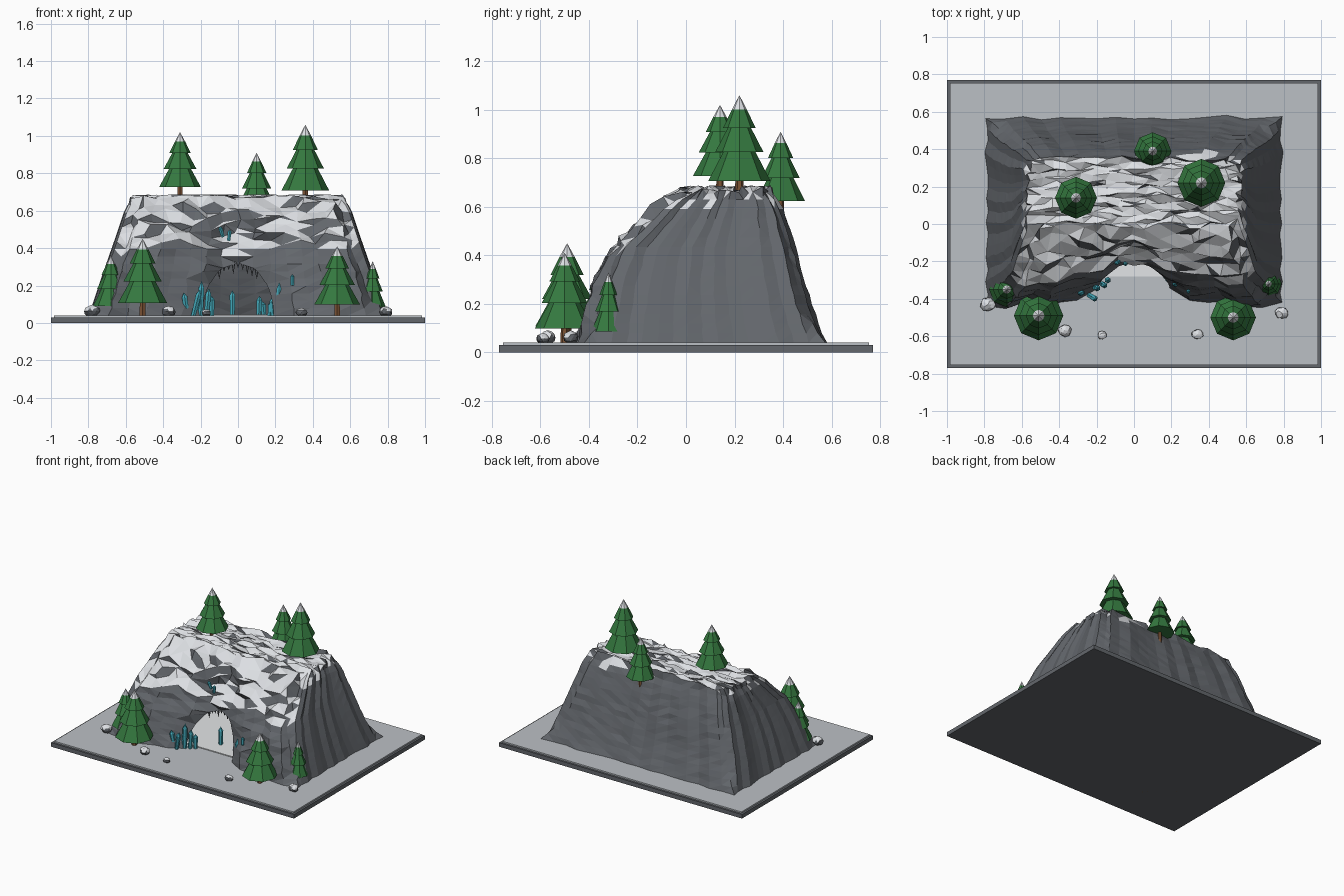
import bpy, bmesh, math, random
from mathutils import Vector, Matrix

random.seed(7)
if "Cube" in bpy.data.objects:
    bpy.data.objects.remove(bpy.data.objects["Cube"])


def material(name, r, g, b):
    m = bpy.data.materials.new(name)
    m.use_nodes = True
    m.diffuse_color = (r, g, b, 1)
    m.node_tree.nodes["Principled BSDF"].inputs["Base Color"].default_value = (r, g, b, 1)
    return m


ROCK = material("dark rock", .125, .135, .15)
SNOW = material("snow", .72, .74, .77)
GROUND = material("pale ground", .5, .53, .56)
FLOOR = material("cave floor white", .9, .92, .94)
GREEN = material("pine green", .035, .19, .05)
BARK = material("bark brown", .2, .085, .035)
ICE = material("teal crystal", .06, .42, .52)


def finish(name, bm, *mats):
    me = bpy.data.meshes.new(name)
    bm.to_mesh(me)
    bm.free()
    for m in mats:
        me.materials.append(m)
    ob = bpy.data.objects.new(name, me)
    bpy.context.collection.objects.link(ob)
    return ob


def box(name, x, y0, y1, z0, z1, mat):
    bm = bmesh.new()
    bmesh.ops.create_cube(bm, size=1, matrix=Matrix.Translation((0, (y0 + y1) / 2, (z0 + z1) / 2))
                          @ Matrix.Diagonal((2 * x, y1 - y0, z1 - z0, 1)))
    return finish(name, bm, mat)


def cone(bm, sides, r1, r2, base, z0, z1, mat=0, tilt=None):
    mtx = Matrix.Translation(base) @ (tilt or Matrix()) @ Matrix.Translation((0, 0, (z0 + z1) / 2))
    res = bmesh.ops.create_cone(bm, cap_ends=True, segments=sides, radius1=r1, radius2=r2,
                                depth=z1 - z0, matrix=mtx)
    for f in {f for v in res["verts"] for f in v.link_faces}:
        f.material_index = mat


def interp(points, z):
    for (z0, a), (z1, b) in zip(points, points[1:]):
        if z <= z1:
            return a + (b - a) * (z - z0) / (z1 - z0)
    return points[-1][1]


# Base plate
box("base_slab", 1, -.77, .77, 0, .03, ROCK)
box("ground_top", .985, -.755, .755, .03, .04, GROUND)
box("cave_floor", .5, -.28, .4, .038, .046, FLOOR)

# Mountain shell: a gridded block pushed into slope profiles, with an arched mouth
BOTTOM, TOP = .04, .67
HALF = [(.04, .79), (.25, .72), (.45, .65), (.6, .6), (.67, .56)]
FRONT = [(.04, -.43), (.3, -.36), (.43, -.3), (.52, -.2), (.6, -.11), (.67, -.01)]
BACK = [(.04, .57), (.2, .51), (.45, .44), (.6, .39), (.67, .35)]
ARCH_X, ARCH_Z = .19, .28
CUTS = 15

bm = bmesh.new()
bmesh.ops.create_cube(bm, size=2)
bmesh.ops.subdivide_edges(bm, edges=bm.edges[:], cuts=CUTS, use_grid_fill=True)
bmesh.ops.delete(bm, geom=[f for f in bm.faces if f.normal.z < -.5], context="FACES")
grid = {}
for v in bm.verts:
    a, b, c = v.co
    grid[v] = (a, b, (c + 1) / 2)
    z = BOTTOM + (TOP - BOTTOM) * grid[v][2]
    v.co = (a * interp(HALF, z), b, z)


def in_arch(p):
    return math.hypot(p.x / ARCH_X, (p.z - BOTTOM) / ARCH_Z)


hole = [f for f in bm.faces if all(v.co.y < -.99 for v in f.verts)
        and in_arch(f.calc_center_median()) < 1]
rim = {v for f in hole for v in f.verts if any(g not in hole for g in v.link_faces)}
bmesh.ops.delete(bm, geom=hole, context="FACES")
for v in rim:
    k = in_arch(v.co)
    if k > 0:
        v.co.x /= k
        v.co.z = BOTTOM + (v.co.z - BOTTOM) / k

columns = [random.uniform(-1, 1) for _ in range(CUTS + 2)]
for v in bm.verts:
    a, b, c = grid[v]
    x, z = v.co.x, v.co.z
    fade = min(1, max(0, (.6 - z) / .15))
    front = interp(FRONT, z) + .15 * math.exp(-(x / .26) ** 2) * fade
    back = interp(BACK, z)
    v.co.y = front + (back - front) * (b + 1) / 2
    if v in rim:
        continue
    col = columns[round((a + 1) / 2 * (CUTS + 1))]
    row = columns[round((b + 1) / 2 * (CUTS + 1))]
    jitter = Vector([random.uniform(-1, 1) for _ in range(3)])
    if c > .999:                                   # snowy plateau
        v.co += jitter * .018
    elif b < -.999 and z > .4:                     # broken snow slope
        v.co += Vector((jitter.x * .02, jitter.y * .03, jitter.z * .02))
    elif b < -.999:                                # fluted lower cliff
        v.co += Vector((jitter.x * .008, col * .03 + jitter.y * .012, 0))
    else:                                          # smooth side and back walls
        v.co.x += math.copysign(.012, a) * row * (abs(a) > .999)
        v.co.y += .012 * col * (b > .999) + jitter.y * .004
    if abs(a) > .999 and abs(b) > .999:            # softened corners flare at the foot
        v.co.x -= math.copysign(.06 * min(1, c * 6), a)
        v.co.y -= math.copysign(.03 * min(1, c * 6), b)
    v.co.z = max(v.co.z, BOTTOM)
bmesh.ops.triangulate(bm, faces=bm.faces[:])
bm.normal_update()
for f in bm.faces:
    f.material_index = int(f.normal.z > .56 and f.calc_center_median().z > .36)
finish("mountain", bm, ROCK, SNOW)

# Stalactites along the cave arch
bm = bmesh.new()
for i in range(9):
    x = -.1 + .025 * i
    top = BOTTOM + ARCH_Z * math.sqrt(1 - (x / ARCH_X) ** 2) + .01
    cone(bm, 5, 0, .012, (x, -.195, top), -random.uniform(.03, .07), 0)
finish("stalactites", bm, ROCK)


# Pine trees: trunk, three skirted tiers and a snow tip
def tree(name, x, y, z0, z1, r):
    h = z1 - z0
    bm = bmesh.new()
    cone(bm, 6, .15 * r, .12 * r, (x, y, z0), -.04, h * .3, 1)
    for lo, hi, wide, narrow in ((.16, .5, 1, .42), (.44, .74, .78, .27), (.68, .86, .52, .24)):
        cone(bm, 8, wide * r, narrow * r, (x, y, z0), lo * h, hi * h)
    cone(bm, 8, .24 * r, 0, (x, y, z0), .86 * h, h, 2)
    finish(name, bm, GREEN, BARK, SNOW)


for name, *spec in (("summit_tree_right", -.31, .14, .67, 1.02, .112),
                    ("summit_tree_back", .1, .39, .57, .91, .1),
                    ("summit_tree_left", .36, .22, .64, 1.06, .128),
                    ("front_tree_right", -.51, -.49, .04, .45, .132),
                    ("slope_tree_right", -.68, -.35, .04, .36, .095),
                    ("front_tree_left", .53, -.5, .04, .41, .122),
                    ("slope_tree_left", .72, -.32, .04, .33, .07)):
    tree(name, *spec)

# Snow-topped boulders
for i, (x, y, r) in enumerate(((-.78, -.43, .043), (-.37, -.57, .038), (-.17, -.595, .026),
                               (.34, -.59, .032), (.79, -.475, .038))):
    bm = bmesh.new()
    bmesh.ops.create_icosphere(bm, subdivisions=2, radius=r)
    for v in bm.verts:
        v.co *= random.uniform(.88, 1.08)
        v.co = (v.co.x + x, v.co.y * .85 + y, v.co.z * .75 + .04 + r * .55)
    bm.normal_update()
    for f in bm.faces:
        f.material_index = int(f.normal.z > .3)
    finish(f"boulder_{i + 1}", bm, ROCK, SNOW)


# Crystal clusters: six-sided shafts with pointed tips
def crystal(bm, x, y, z, height, r, lean=0.0):
    tilt = Matrix.Rotation(lean, 4, "Y") @ Matrix.Rotation(abs(lean) * .6, 4, "X")
    cone(bm, 6, r * .8, r, (x, y, z), 0, height * .8, 0, tilt)
    cone(bm, 6, r, 0, (x, y, z), height * .8, height, 0, tilt)


CLUSTERS = {
    "crystals_right": ((-.27, -.36, .13, -.15), (-.24, -.38, .15, .25), (-.2, -.34, .19, .03),
                       (-.22, -.33, .14, .2), (-.17, -.32, .15, .1), (-.14, -.3, .11, 0)),
    "crystals_cave": ((-.03, -.16, .14, 0), (.11, -.18, .11, .05), (.14, -.1, .08, -.1)),
    "crystals_left": ((.22, -.32, .18, 0), (.25, -.34, .13, .15), (.19, -.29, .1, -.1),
                      (.27, -.35, .09, .3), (.17, -.28, .08, .1)),
}
for name, shafts in CLUSTERS.items():
    bm = bmesh.new()
    for x, y, h, lean in shafts:
        crystal(bm, x, y, .035, h, .017, lean)
    finish(name, bm, ICE)
bm = bmesh.new()
for x, y, z, lean in ((.29, -.36, .2, 0), (-.08, -.2, .46, -.3), (-.05, -.21, .44, .1)):
    crystal(bm, x, y, z, .06, .012, lean)
finish("cliff_crystals", bm, ICE)
